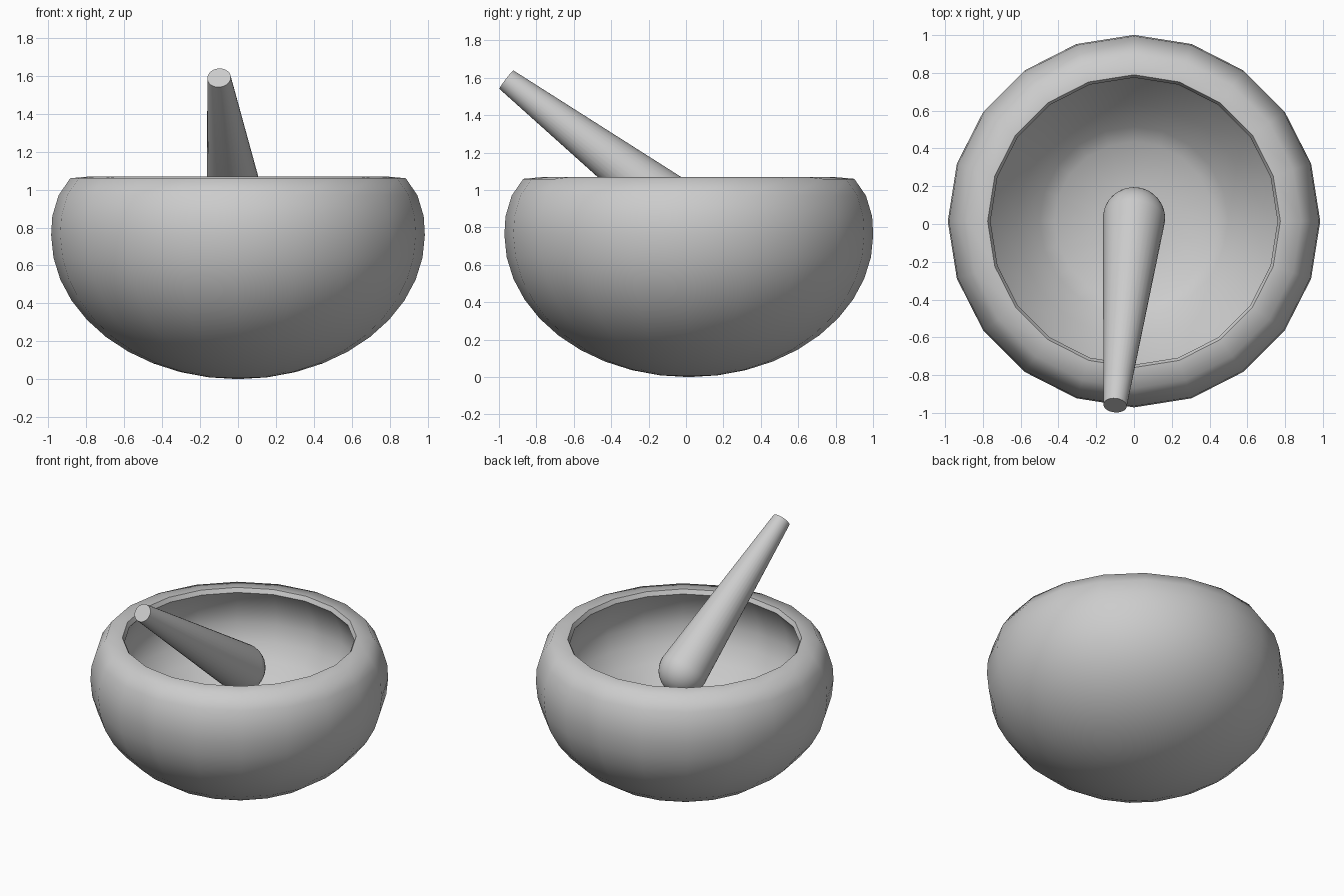
import bpy, bmesh, math
from mathutils import Vector

cube = bpy.data.objects.get("Cube")
if cube:
    bpy.data.objects.remove(cube, do_unlink=True)

stone = bpy.data.materials.new("light_grey_stone")
stone.use_nodes = True
colour = (0.604, 0.604, 0.604, 1)
stone.diffuse_color = colour
stone.node_tree.nodes["Principled BSDF"].inputs["Base Color"].default_value = colour


def lathe(name, profile, sides, sharp_angle):
    """Turn a closed (radius, height) profile around z."""
    bm = bmesh.new()
    verts = [bm.verts.new((r, 0, z)) for r, z in profile]
    edges = [bm.edges.new(pair) for pair in zip(verts, verts[1:])]
    bmesh.ops.spin(bm, geom=verts + edges, axis=(0, 0, 1), cent=(0, 0, 0),
                   angle=math.tau, steps=sides)
    bmesh.ops.remove_doubles(bm, verts=bm.verts, dist=0.0005)
    bmesh.ops.recalc_face_normals(bm, faces=bm.faces)
    mesh = bpy.data.meshes.new(name)
    bm.to_mesh(mesh)
    bm.free()
    mesh.materials.append(stone)
    obj = bpy.data.objects.new(name, mesh)
    bpy.context.collection.objects.link(obj)
    bpy.ops.object.select_all(action='DESELECT')
    obj.select_set(True)
    bpy.context.view_layer.objects.active = obj
    bpy.ops.object.shade_smooth_by_angle(angle=math.radians(sharp_angle))
    return obj


# Bowl: elliptical underside, rounded rim, undercut hollow with a shallow floor
belly_radius, belly_height = 0.986, 0.76
underside = [(belly_radius * math.sin(a), belly_height * (1 - math.cos(a)))
             for a in (math.pi / 2 * i / 10 for i in range(11))]
rim = [(0.98, 0.86), (0.947, 0.97), (0.885, 1.06), (0.775, 1.07), (0.76, 1.04)]
hollow = [(0.8, 0.98), (0.84, 0.88), (0.85, 0.78), (0.82, 0.66), (0.75, 0.55),
          (0.62, 0.4), (0.5, 0.27), (0.42, 0.22), (0.2, 0.18), (0, 0.17)]
bowl = lathe("bowl", underside + rim + hollow, 20, 55)
bowl.location.y = 0.015

# Pestle: round grinding head tapering to a flat handle end
head = Vector((0, 0.03, 0.84))
handle_end = Vector((-0.1, -0.96, 1.59))
head_radius, end_radius = 0.165, 0.062
axis = handle_end - head
dome = [(head_radius * math.sin(a), -head_radius * math.cos(a))
        for a in (math.pi / 2 * i / 8 for i in range(9))]
handle = [(end_radius, axis.length), (0, axis.length)]
pestle = lathe("pestle", dome + handle, 32, 40)
pestle.location = head
pestle.rotation_mode = 'QUATERNION'
pestle.rotation_quaternion = axis.to_track_quat('Z', 'Y')
